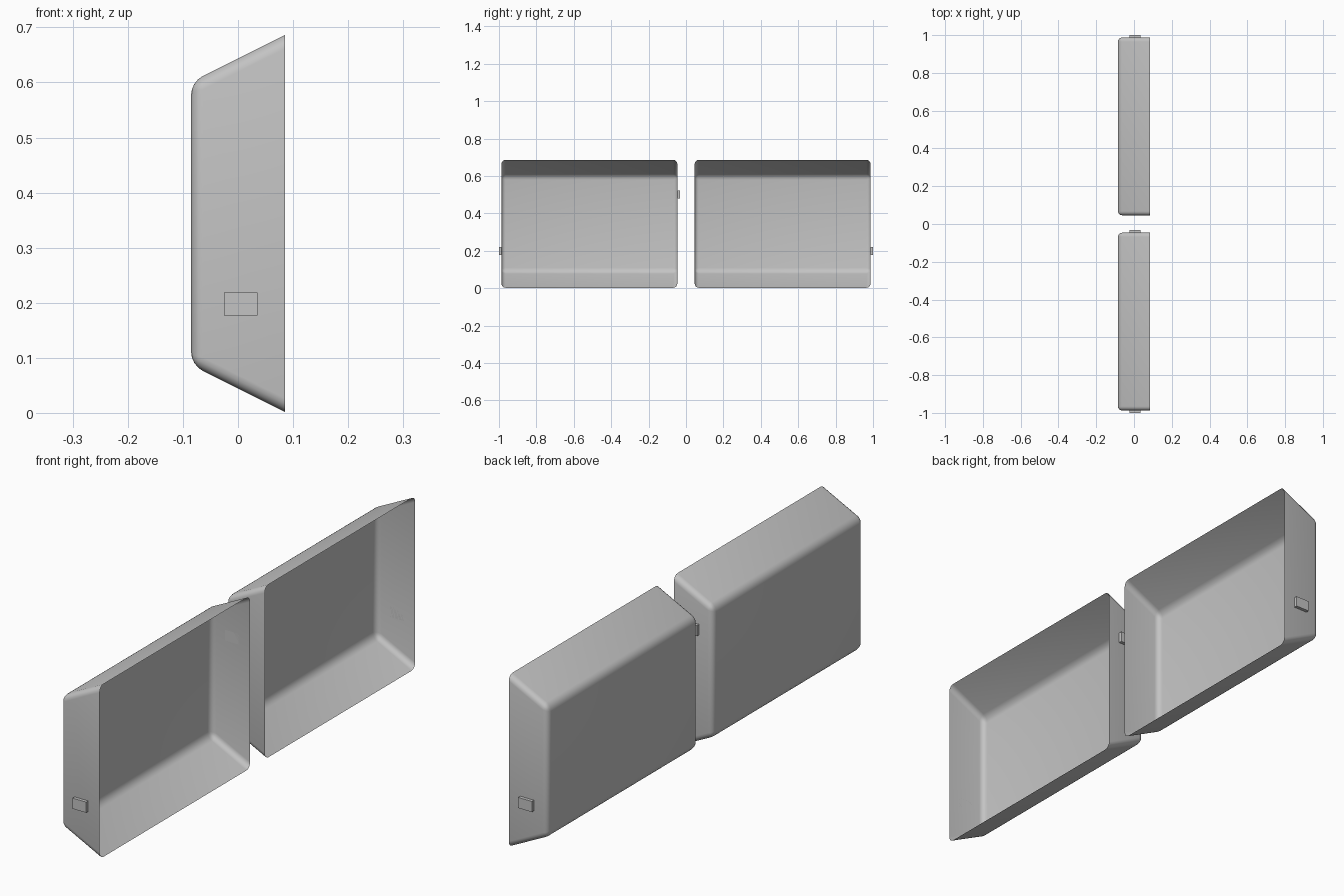
import bpy, bmesh, math

cube = bpy.data.objects.get("Cube")
if cube:
    bpy.data.objects.remove(cube, do_unlink=True)

grey = bpy.data.materials.new("plain_grey")
grey.use_nodes = True
colour = (0.55, 0.55, 0.55, 1)
grey.diffuse_color = colour
grey.node_tree.nodes["Principled BSDF"].inputs["Base Color"].default_value = colour

BACK, RIM = -0.085, 0.085      # x of the closed back and the open rim
INNER, OUTER = 0.046, 0.987    # y of each tray's end walls
ROUND = 0.022


def add_object(name, bm):
    bmesh.ops.recalc_face_normals(bm, faces=bm.faces)
    mesh = bpy.data.meshes.new(name)
    bm.to_mesh(mesh)
    bm.free()
    mesh.materials.append(grey)
    obj = bpy.data.objects.new(name, mesh)
    bpy.context.collection.objects.link(obj)
    return obj


def tray(name, y0, y1):
    """Thin open tray with sloping top and bottom and rounded edges."""
    bm = bmesh.new()
    profile = [(RIM, 0.002), (BACK, 0.087), (BACK, 0.601), (RIM, 0.686)]
    near, far = ([bm.verts.new((x, y, z)) for x, z in profile] for y in (y0, y1))
    bm.faces.new(near)
    bm.faces.new(far[::-1])
    for i in range(3):
        bm.faces.new((near[i], far[i], far[i + 1], near[i + 1]))
    # the rim stays sharp, every fold is rounded
    folds = [e for e in bm.edges if len(e.link_faces) == 2]
    bmesh.ops.bevel(bm, geom=folds, offset=ROUND, offset_type='OFFSET',
                    segments=4, profile=0.5, affect='EDGES')
    obj = add_object(name, bm)
    bpy.ops.object.select_all(action='DESELECT')
    obj.select_set(True)
    bpy.context.view_layer.objects.active = obj
    bpy.ops.object.shade_smooth_by_angle(angle=math.radians(40))


def tab(name, y, direction, z):
    """Small block standing out from an end wall."""
    bm = bmesh.new()
    bmesh.ops.create_cube(bm, size=1)
    bmesh.ops.scale(bm, vec=(0.06, 0.013, 0.042), verts=bm.verts)
    bmesh.ops.translate(bm, vec=(0.005, y + direction * 0.0065, z), verts=bm.verts)
    add_object(name, bm)


tray("front_tray", -OUTER, -INNER)
tray("back_tray", INNER, OUTER)

tab("front_end_tab", -OUTER, -1, 0.198)
tab("back_end_tab", OUTER, 1, 0.198)
tab("middle_tab", -INNER, 1, 0.5)
